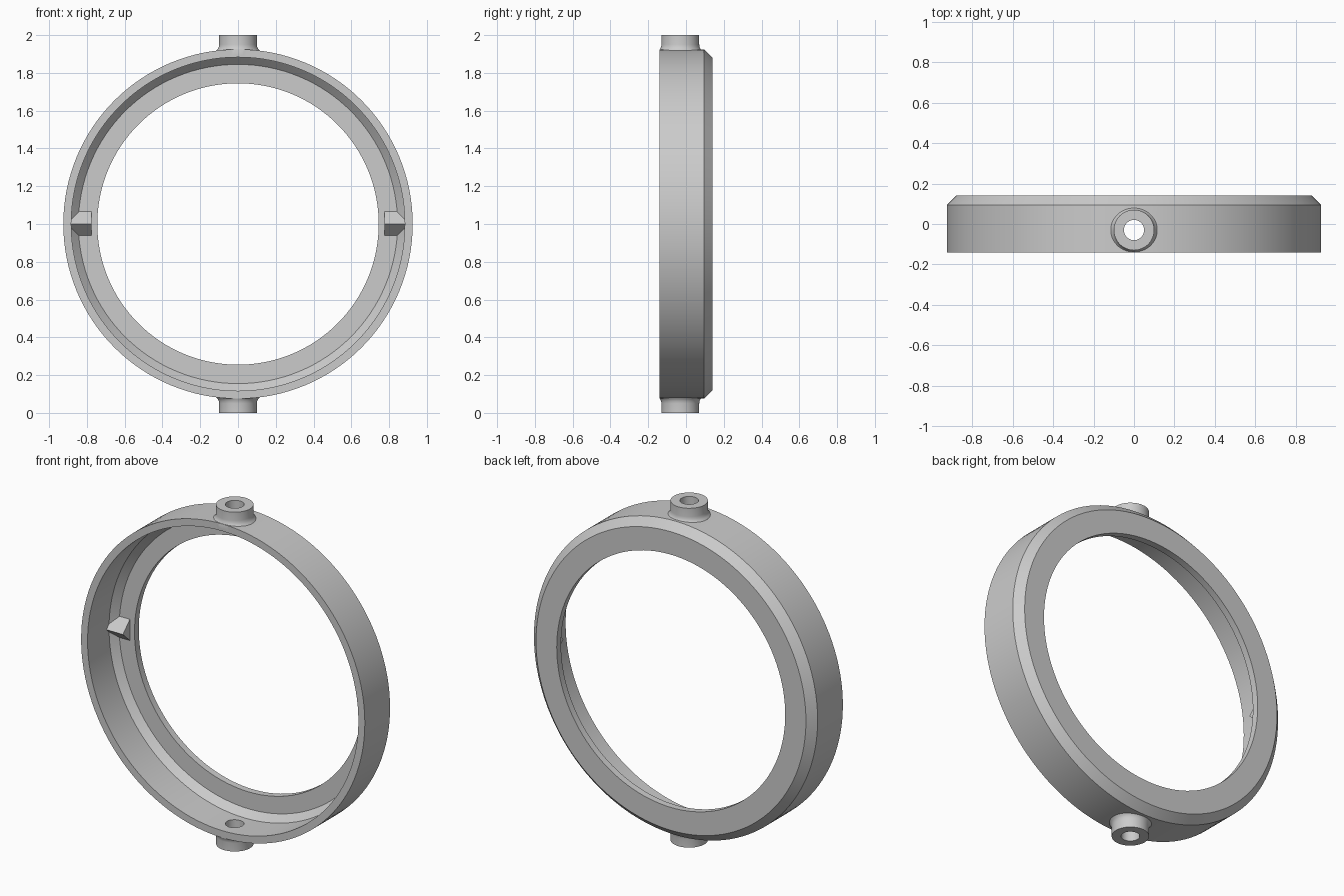
import bpy, bmesh, math
from mathutils import Matrix, Vector

cube = bpy.data.objects.get("Cube")
if cube:
    bpy.data.objects.remove(cube)

grey = bpy.data.materials.new("plain_grey")
grey.use_nodes = True
grey.diffuse_color = (0.6, 0.6, 0.6, 1)
grey.node_tree.nodes["Principled BSDF"].inputs["Base Color"].default_value = (0.6, 0.6, 0.6, 1)

CENTRE = Vector((0, 0, 1))
BOSS_Y = -0.03
FRONT = -0.14


def make_object(name, bm):
    bmesh.ops.recalc_face_normals(bm, faces=bm.faces)
    mesh = bpy.data.meshes.new(name)
    bm.to_mesh(mesh)
    bm.free()
    mesh.materials.append(grey)
    obj = bpy.data.objects.new(name, mesh)
    bpy.context.collection.objects.link(obj)
    return obj


def lathe(profile, steps, closed):
    """Spin (radius, height) points around z; a closed profile makes a ring."""
    bm = bmesh.new()
    rings = []
    for i in range(steps):
        a = 2 * math.pi * i / steps
        rings.append([bm.verts.new((r * math.cos(a), r * math.sin(a), h)) for r, h in profile])
    n = len(profile)
    for i in range(steps):
        p, q = rings[i], rings[(i + 1) % steps]
        for j in range(n if closed else n - 1):
            k = (j + 1) % n
            bm.faces.new((p[j], q[j], q[k], p[k]))
    if not closed:
        bm.faces.new([ring[0] for ring in rings])
        bm.faces.new([ring[-1] for ring in rings])
    return bm


def boolean(target, tool, operation):
    mod = target.modifiers.new(operation.lower(), 'BOOLEAN')
    mod.object, mod.operation, mod.solver = tool, operation, 'EXACT'
    bpy.context.view_layer.objects.active = target
    bpy.ops.object.modifier_apply(modifier=mod.name)
    bpy.data.objects.remove(tool)


# Ring: thin front rim, inner chamfer, back flange with bevelled outer edge
ring_profile = [(0.925, FRONT), (0.925, 0.095), (0.88, 0.14), (0.745, 0.14),
                (0.745, 0.1), (0.845, 0.1), (0.883, 0.06), (0.883, FRONT)]
bm = lathe(ring_profile, 128, True)
bm.transform(Matrix.Translation(CENTRE) @ Matrix.Rotation(-math.pi / 2, 4, 'X'))
ring = make_object("ring_frame", bm)

# Pivot bosses at top and bottom, with a small fillet at the base
boss_profile = [(0.115, 0.895), (0.115, 0.918), (0.107, 0.927), (0.102, 0.937),
                (0.1, 0.95), (0.1, 1.0)]
for name, angle in (("top_boss", 0), ("bottom_boss", math.pi)):
    bm = lathe(boss_profile, 48, False)
    bm.transform(Matrix.Translation(CENTRE + Vector((0, BOSS_Y, 0))) @ Matrix.Rotation(angle, 4, 'X'))
    for v in bm.verts:
        v.co.y = max(v.co.y, FRONT)
    boolean(ring, make_object(name, bm), 'UNION')

# Pivot hole through both bosses
bm = lathe([(0.05, -0.2), (0.05, 2.2)], 48, False)
bm.transform(Matrix.Translation((0, BOSS_Y, 0)))
hole = make_object("pivot_hole_cutter", bm)
hole.hide_render = True
boolean(ring, hole, 'DIFFERENCE')

bpy.ops.object.select_all(action='DESELECT')
ring.select_set(True)
bpy.context.view_layer.objects.active = ring
bpy.ops.object.shade_smooth_by_angle(angle=math.radians(25))

# Wedge tabs on the inside, ridge facing forward
wedge = [(0.035, 1.0), (0.1, 1.065), (0.11, 1.065), (0.11, 0.94), (0.1, 0.94)]
for name, side in (("left_tab", 1), ("right_tab", -1)):
    bm = bmesh.new()
    ends = [[bm.verts.new((side * x, y, z)) for y, z in wedge] for x in (0.775, 0.895)]
    bm.faces.new(ends[0])
    bm.faces.new(ends[1])
    for j in range(len(wedge)):
        k = (j + 1) % len(wedge)
        bm.faces.new((ends[0][j], ends[0][k], ends[1][k], ends[1][j]))
    make_object(name, bm)
